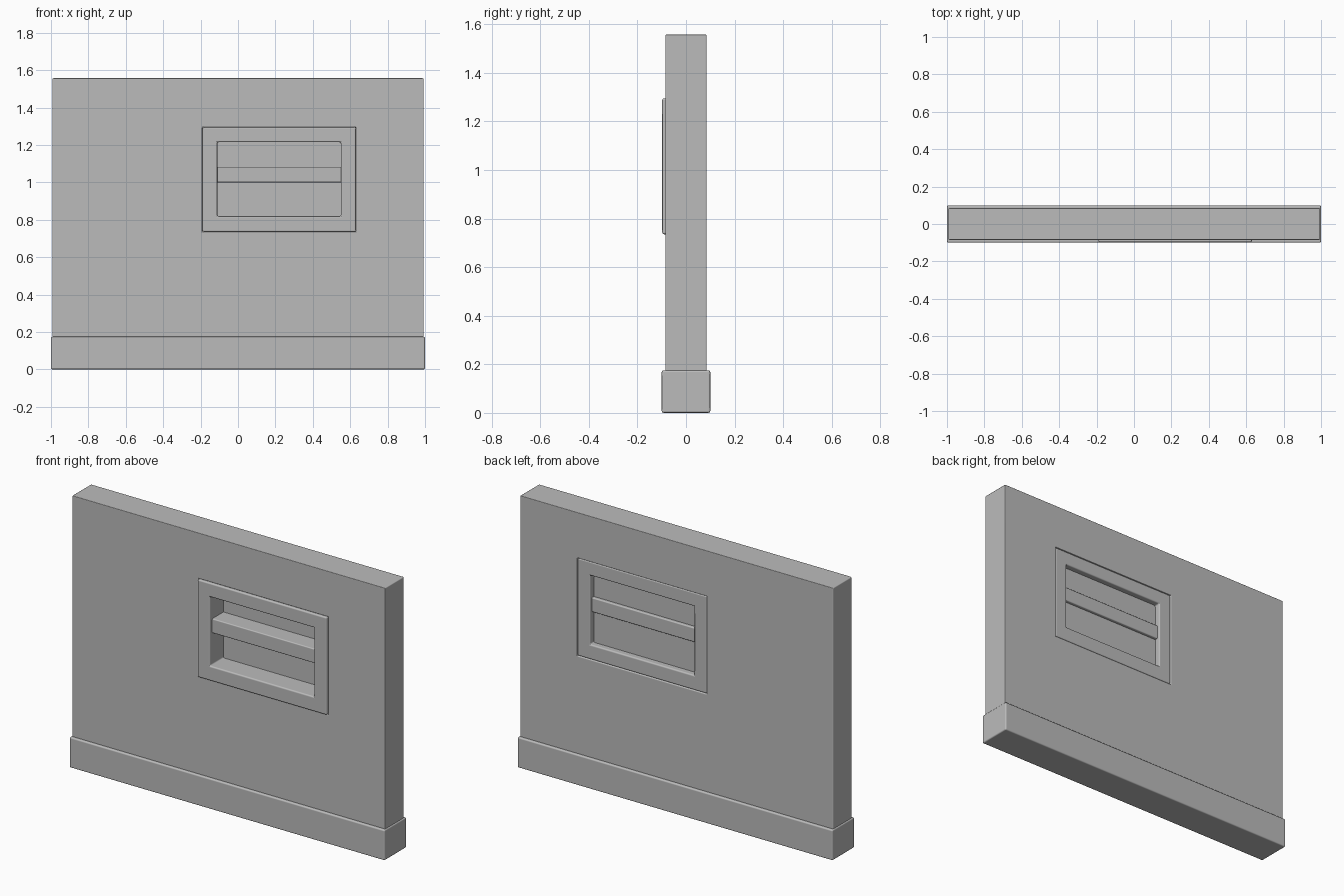
import bpy
import bmesh

default = bpy.data.objects.get("Cube")
if default:
    bpy.data.objects.remove(default, do_unlink=True)

GREY = (0.5, 0.5, 0.5, 1)
grey = bpy.data.materials.new("plain grey")
grey.use_nodes = True
grey.diffuse_color = GREY
grey.node_tree.nodes["Principled BSDF"].inputs["Base Color"].default_value = GREY


def corners(bm, rect, y):
    x0, x1, z0, z1 = rect
    return [bm.verts.new((x, y, z)) for x, z in ((x0, z0), (x1, z0), (x1, z1), (x0, z1))]


def panel(name, outer, depth, bevel, hole=None):
    """Upright slab between two y depths, with an optional rectangular opening."""
    bm = bmesh.new()
    loops = [corners(bm, outer, y) for y in depth]
    if hole:
        loops += [corners(bm, hole, y) for y in reversed(depth)]
    else:
        for loop in loops:
            bm.faces.new(loop)
    pairs = zip(loops, loops[1:] + loops[:1]) if hole else [loops]
    for a, b in pairs:
        for i in range(4):
            j = (i + 1) % 4
            bm.faces.new((a[i], a[j], b[j], b[i]))
    bmesh.ops.recalc_face_normals(bm, faces=bm.faces)
    mesh = bpy.data.meshes.new(name)
    bm.to_mesh(mesh)
    bm.free()
    mesh.materials.append(grey)
    obj = bpy.data.objects.new(name, mesh)
    bpy.context.collection.objects.link(obj)

    # Rounded edges with flat faces kept flat
    mod = obj.modifiers.new("soft edges", "BEVEL")
    mod.width = bevel
    mod.segments = 2
    mod.limit_method = "ANGLE"
    mod.harden_normals = True
    for poly in mesh.polygons:
        poly.use_smooth = True
    return obj


frame_rect = (-0.19, 0.63, 0.735, 1.295)
opening = (-0.11, 0.55, 0.82, 1.215)

# Wall and its plinth
panel("wall", (-0.993, 0.993, 0.1, 1.557), (-0.085, 0.085), 0.006, frame_rect)
panel("plinth", (-1, 1, 0, 0.175), (-0.1, 0.1), 0.008)

# Window surround, pane and crossbar
panel("window_frame", frame_rect, (-0.098, 0.084), 0.008, opening)
panel("window_pane", (-0.12, 0.56, 0.81, 1.225), (0.025, 0.05), 0.002)
panel("window_crossbar", (-0.12, 0.56, 1.0, 1.083), (-0.077, 0.068), 0.006)
